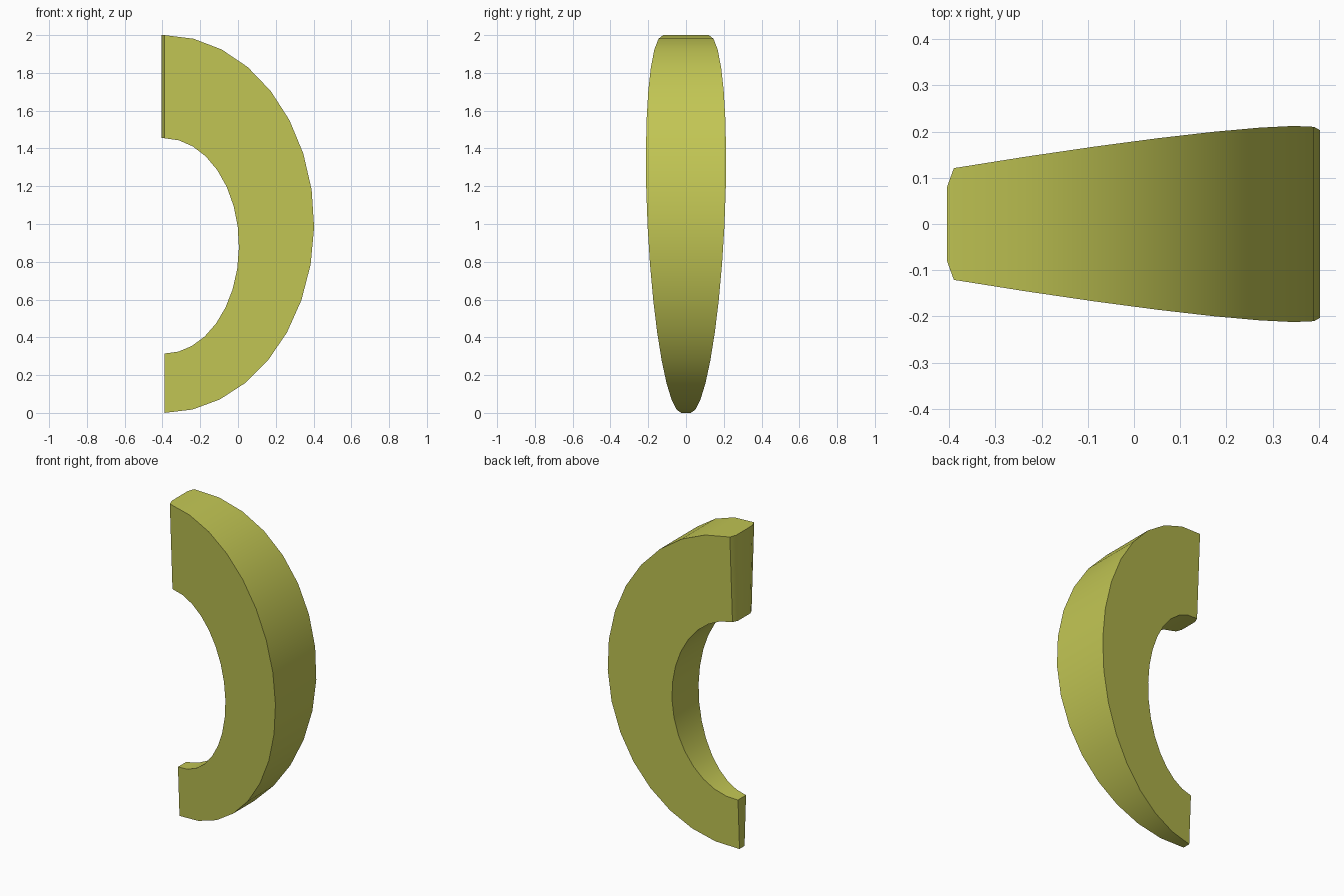
import bpy, bmesh, math

if "Cube" in bpy.data.objects:
    bpy.data.objects.remove(bpy.data.objects["Cube"])

mat = bpy.data.materials.new("olive_yellow")
mat.diffuse_color = (0.54, 0.565, 0.088, 1)
mat.use_nodes = True
mat.node_tree.nodes["Principled BSDF"].inputs["Base Color"].default_value = mat.diffuse_color

STEPS = 16
END_X = -0.39

bm = bmesh.new()


def arc(i, rx, rz, cz):
    a = math.pi * i / STEPS
    a += 0.018 * math.sin(a) * (1 - math.cos(a))
    return END_X + rx * math.sin(a), cz + rz * math.cos(a)


def half(x, z):
    """Both sides are flat planes that taper towards the lower end."""
    return 0.025 + 0.048 * z + 0.165 * (x - END_X)


# crescent: four-cornered sections between an outer and an inner half ellipse
rings = []
for i in range(STEPS + 1):
    ox, oz = arc(i, 0.793, 1.0, 1.0)
    ix, iz = arc(i, 0.395, 0.57, 0.884)
    ho, hi = half(ox, oz), half(ix, iz)
    rings.append([bm.verts.new(p) for p in
                  ((ox, -ho, oz), (ox, ho, oz), (ix, hi, iz), (ix, -hi, iz))])
for a, b in zip(rings, rings[1:]):
    for k in range(4):
        n = (k + 1) % 4
        bm.faces.new((a[k], a[n], b[n], b[k]))
bm.faces.new(rings[-1])

# upper end: shallow bevelled face
cap = [bm.verts.new((-0.405, y, z)) for y, z in
       ((-.08, 2.0), (.08, 2.0), (.06, 1.454), (-.06, 1.454))]
top = rings[0]
for k in range(4):
    n = (k + 1) % 4
    bm.faces.new((top[k], top[n], cap[n], cap[k]))
bm.faces.new(cap)

bmesh.ops.recalc_face_normals(bm, faces=bm.faces)
mesh = bpy.data.meshes.new("crescent")
bm.to_mesh(mesh)
bm.free()
mesh.materials.append(mat)
obj = bpy.data.objects.new("crescent", mesh)
bpy.context.collection.objects.link(obj)
bpy.context.view_layer.objects.active = obj
obj.select_set(True)
bpy.ops.object.shade_smooth_by_angle(angle=math.radians(30))
